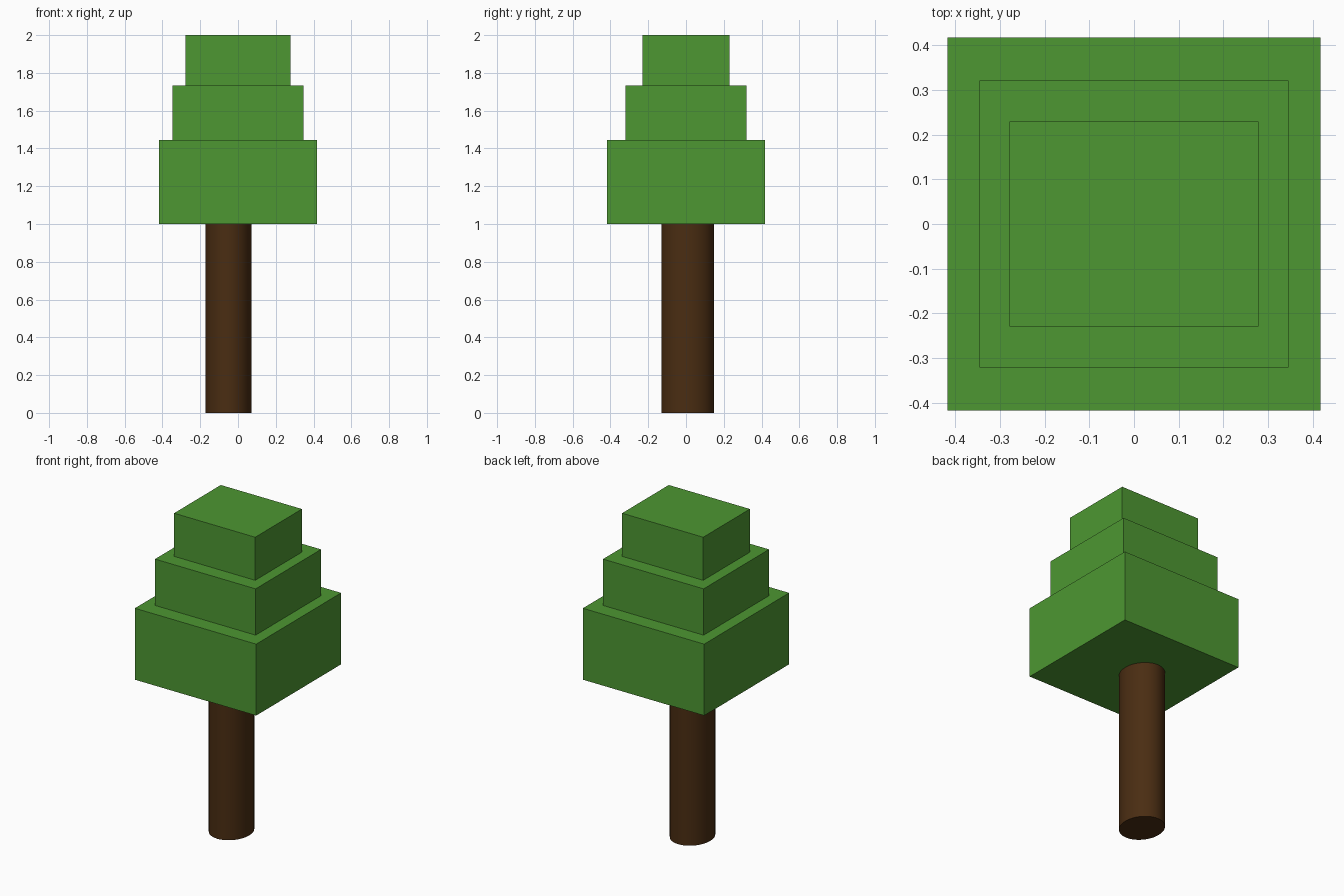
import bpy
from math import radians

if "Cube" in bpy.data.objects:
    bpy.data.objects.remove(bpy.data.objects["Cube"])


def material(name, color):
    mat = bpy.data.materials.new(name)
    mat.diffuse_color = (*color, 1)
    mat.use_nodes = True
    mat.node_tree.nodes["Principled BSDF"].inputs["Base Color"].default_value = mat.diffuse_color
    return mat


leaf = material("leaf_green", (0.075, 0.31, 0.032))
bark = material("bark_brown", (0.068, 0.026, 0.006))


def finish(name, size, mat):
    obj = bpy.context.object
    obj.name = name
    obj.scale = size
    bpy.ops.object.transform_apply(location=False, rotation=False, scale=True)
    obj.data.materials.append(mat)
    return obj


# Trunk: slightly off-centre oval cylinder
bpy.ops.mesh.primitive_cylinder_add(vertices=48, radius=0.5, depth=1,
                                    location=(-0.051, 0.009, 0.5))
finish("trunk", (0.244, 0.28, 1.0), bark)
bpy.ops.object.shade_smooth_by_angle(angle=radians(30))

# Foliage: three stacked blocks (name, width, depth, bottom, top)
for name, w, d, z0, z1 in (
    ("lower_foliage", 0.834, 0.834, 1.0, 1.444),
    ("middle_foliage", 0.692, 0.642, 1.444, 1.732),
    ("top_foliage", 0.558, 0.459, 1.732, 2.0),
):
    bpy.ops.mesh.primitive_cube_add(size=1, location=(0, 0, (z0 + z1) / 2))
    finish(name, (w, d, z1 - z0), leaf)
